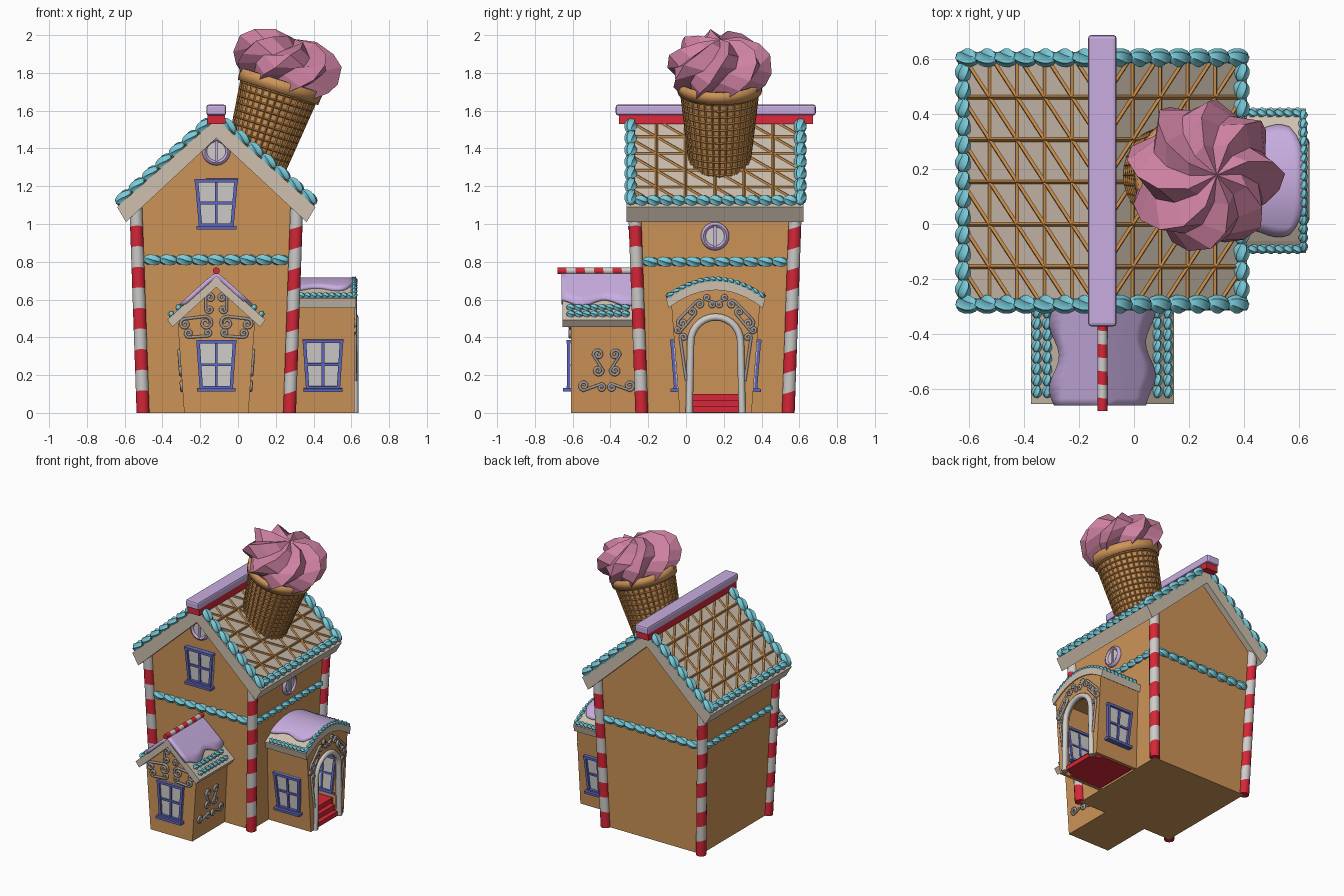
import bpy, bmesh
from math import sin, cos, pi, atan2, radians, hypot
from mathutils import Matrix, Vector

if "Cube" in bpy.data.objects:
    bpy.data.objects.remove(bpy.data.objects["Cube"])

def mat(name, *rgb):
    m = bpy.data.materials.new(name); m.diffuse_color = (*rgb, 1); return m
GINGER = mat("gingerbread", .62, .30, .10); BEIGE = mat("wafer", .62, .53, .43)
RED = mat("red_candy", .68, .02, .04); GREY = mat("sugar", .62, .61, .59)
LILAC = mat("lilac_icing", .58, .42, .75); CYAN = mat("cyan_icing", .19, .60, .70)
BLUE = mat("window_blue", .12, .14, .52); CARAMEL = mat("caramel", .54, .24, .06)
PINK = mat("pink_cream", .62, .22, .36); SCROLL = mat("piping", .36, .33, .31)
CX, CY = -.115, .1535

def obj(name, bm, *mats, M=None, smooth=None):
    bmesh.ops.recalc_face_normals(bm, faces=bm.faces[:])
    me = bpy.data.meshes.new(name); bm.to_mesh(me); bm.free()
    if M: me.transform(M)
    for m in mats: me.materials.append(m)
    if smooth:
        me.shade_smooth(); me.set_sharp_from_angle(angle=radians(smooth))
    o = bpy.data.objects.new(name, me); bpy.context.collection.objects.link(o); return o

def prism(bm, pts, y0, y1, mi=0):
    a = [bm.verts.new((x, y0, z)) for x, z in pts]; b = [bm.verts.new((x, y1, z)) for x, z in pts]
    n = len(pts)
    fs = [bm.faces.new(a), bm.faces.new(b[::-1])]
    fs += [bm.faces.new((a[i], b[i], b[(i+1) % n], a[(i+1) % n])) for i in range(n)]
    for f in fs: f.material_index = mi

def solid(name, pts, y0, y1, m, M=None):
    bm = bmesh.new(); prism(bm, pts, y0, y1); return obj(name, bm, m, M=M)

def box(x0, x1, z0, z1): return [(x0, z0), (x1, z0), (x1, z1), (x0, z1)]

def surface(f, nu, nv):
    bm = bmesh.new()
    g = [[bm.verts.new(f(u/nu, v/nv)) for v in range(nv+1)] for u in range(nu+1)]
    for u in range(nu):
        for v in range(nv):
            bm.faces.new((g[u][v], g[u+1][v], g[u+1][v+1], g[u][v+1]))
    bmesh.ops.remove_doubles(bm, verts=bm.verts[:], dist=.0005)
    return bm

def mod(o, kind, **kw):
    m = o.modifiers.new(kind.lower(), kind)
    for k, v in kw.items(): setattr(m, k, v)

def place(x, y, deg, lean):  # wall frame: local -y points outwards
    return Matrix.Translation((x, y, 0)) @ Matrix.Rotation(radians(deg), 4, 'Z') @ Matrix.Rotation(lean, 4, 'X')

def pearls(bm, p0, p1, n, r, ends=True):  # row of grooved icing drops
    p0, p1 = Vector(p0), Vector(p1); d = p1 - p0
    R = d.to_track_quat('Z', 'Y').to_matrix().to_4x4()
    for i in range(n):
        vs = bmesh.ops.create_uvsphere(bm, u_segments=12, v_segments=7, radius=1)['verts']
        for k, v in enumerate(vs):
            a = atan2(v.co.y, v.co.x); h = hypot(v.co.x, v.co.y) * (1 + .16*cos(6*a))
            a += .5*v.co.z
            v.co = (r*h*cos(a), r*h*sin(a), v.co.z*d.length/n*.56)
        bmesh.ops.transform(bm, matrix=Matrix.Translation(p0 + d*(i+.5)/n) @ R, verts=vs)

def rod(name, p0, p1, r, n, slant):  # striped candy stick
    p0, p1 = Vector(p0), Vector(p1); d = p1 - p0; S = 12; bm = bmesh.new()
    rings = [[bm.verts.new((r*cos(a), r*sin(a), i/n*d.length + (slant*cos(a+.8) if 0 < i < n else 0)))
              for a in [2*pi*k/S for k in range(S)]] for i in range(n+1)]
    for i in range(n):
        for k in range(S):
            j = (k+1) % S
            bm.faces.new((rings[i][k], rings[i][j], rings[i+1][j], rings[i+1][k])).material_index = i % 2
    bm.faces.new(rings[0]); bm.faces.new(rings[-1])
    return obj(name, bm, RED, GREY, M=Matrix.Translation(p0) @ d.to_track_quat('Z', 'Y').to_matrix().to_4x4(), smooth=50)

def window(name, M, z0, z1, b, t, f=.018):
    bm = bmesh.new(); zm = (z0+z1)/2; m = (b+t)/2
    prism(bm, [(-b, z0), (b, z0), (t, z1), (-t, z1)], -.004, .03, 1)
    for s in (1, -1):
        prism(bm, [(s*b, z0), (s*(b-f), z0), (s*(t-f), z1), (s*t, z1)], -.02, .04)
    prism(bm, box(-t, t, z1-f, z1), -.022, .042); prism(bm, box(-b, b, z0, z0+f), -.022, .042)
    prism(bm, box(-.007, .007, z0, z1), -.014, .036); prism(bm, box(-m, m, zm-.007, zm+.007), -.014, .036)
    prism(bm, box(-b-.014, b+.014, z0-.012, z0+.006), -.04, .03)
    return obj(name, bm, BLUE, GREY, M=M)

def vent(name, M, z):
    T = M @ Matrix.Translation((0, 0, z))
    def ring(u, v):
        a, c = 2*pi*u, 2*pi*v; q = .061 + .014*cos(c)
        return q*cos(a), .02*sin(c), q*sin(a)
    obj(name + "_ring", surface(ring, 24, 8), LILAC, M=T, smooth=60)
    solid(name + "_disc", [(.06*cos(k*pi/12), .06*sin(k*pi/12)) for k in range(24)], -.008, .01, GREY, T)
    solid(name + "_bar", box(-.008, .008, -.06, .06), -.016, .01, LILAC, T)

def scrolls(name, M, specs):  # mirrored piped scrolls, each with a curl at both ends
    cu = bpy.data.curves.new(name, 'CURVE'); cu.dimensions = '3D'; cu.bevel_depth = .0085; cu.bevel_resolution = 1
    for x1, z1, r1, x2, z2, r2, s1, s2 in specs:
        a = atan2(z2-z1, x2-x1)
        def curl(x, z, r, s, turn):
            return [(x + r*(1-.72*k/16)*cos(a+s*pi/2+turn*k*.5), z + r*(1-.72*k/16)*sin(a+s*pi/2+turn*k*.5)) for k in range(17)]
        pts = curl(x1, z1, r1, s1, s1)[::-1] + curl(x2, z2, r2, s2, -s2)
        for m in (1, -1):
            sp = cu.splines.new('POLY'); sp.points.add(len(pts)-1)
            for p, (x, z) in zip(sp.points, pts): p.co = (m*x, -.004, z, 1)
    o = bpy.data.objects.new(name, cu); o.matrix_world = M; cu.materials.append(SCROLL)
    bpy.context.collection.objects.link(o)

# main house walls, widening upwards into a gable
bm = bmesh.new()
C = [(-1, -1), (1, -1), (1, 1), (-1, 1)]
lo = [bm.verts.new((CX+.387*x, CY+.387*y, 0)) for x, y in C]
hi = [bm.verts.new((CX+.425*x, CY+.425*y, 1.07)) for x, y in C]
top = [bm.verts.new((CX, CY+s*.425, 1.47)) for s in (-1, 1)]
for f in (lo, [lo[0], lo[1], hi[1], top[0], hi[0]], [lo[2], lo[3], hi[3], top[1], hi[2]], [lo[1], lo[2], hi[2], hi[1]],
          [lo[3], lo[0], hi[0], hi[3]], [hi[1], hi[2], top[1], top[0]], [hi[3], hi[0], top[0], top[1]]): bm.faces.new(f)
obj("house_walls", bm, GINGER)
for i, (x, y) in enumerate(C):
    rod(f"corner_post_{i}", (CX+.388*x, CY+.388*y, 0), (CX+.426*x, CY+.426*y, 1.09), .035, 10, .012)

# main roof, lattice and ridge
TC = Matrix.Translation((CX, 0, 0))
solid("main_roof", [(0, 1.555), (.525, 1.09), (.478, 1.01), (0, 1.455), (-.478, 1.01), (-.525, 1.09)], -.315, .622, BEIGE, TC)
for s in (1, -1):
    bm = surface(lambda u, v: (CX+s*(.01+.5*u), -.31+.925*v, 1.555-.886*(.01+.5*u)+.004), 5, 6)
    bmesh.ops.triangulate(bm, faces=bm.faces[:], quad_method='FIXED')
    o = obj("roof_lattice", bm, CARAMEL); mod(o, 'WIREFRAME', thickness=.016)
solid("ridge_base", [(-.05, 1.53), (.05, 1.53), (.045, 1.585), (-.045, 1.585)], -.355, .672, RED, TC)
o = solid("ridge_icing", box(-.052, .052, 1.575, 1.632), -.372, .687, LILAC, TC); mod(o, 'BEVEL', width=.012, segments=2)

# icing drops on the main roof edges and around the wall
bm = bmesh.new()
for s in (1, -1):
    for y in (-.292, .605): pearls(bm, (CX+s*.03, y, 1.55), (CX+s*.525, y, 1.11), 7, .03)
    pearls(bm, (CX+s*.505, -.27, 1.125), (CX+s*.505, .585, 1.125), 13, .027)
    pearls(bm, (CX-.38, CY+s*.418, .81), (CX+.38, CY+s*.418, .81), 9, .028)
    pearls(bm, (CX+s*.418, CY-.38, .80), (CX+s*.418, CY+.38, .80), 10, .026)
obj("house_icing_drops", bm, CYAN, smooth=50)

# upper window and round vents
FRONT = place(CX, CY-.387, 0, .035)
window("upper_window", FRONT, .985, 1.24, .092, .114)
vent("front_vent", place(CX, CY-.427, 0, 0), 1.385)
vent("side_vent", place(CX+.421, CY, 90, 0), .935)

# front annex
solid("front_annex_walls", [(-.17, 0), (.17, 0), (.205, .49), (0, .68), (-.205, .49)], -.61, -.2, GINGER, TC)
solid("front_annex_roof", [(0, .727), (.26, .493), (.232, .455), (0, .665), (-.232, .455), (-.26, .493)], -.655, -.24, BEIGE, TC)
def front_icing(u, v):
    x = (2*u-1) * (.168 + .018*sin(v*11+u*5))
    return CX+x, -.66+.42*v, .735-.9*abs(x)
o = obj("front_annex_icing", surface(front_icing, 8, 16), LILAC, smooth=60); mod(o, 'SOLIDIFY', thickness=.024, offset=0)
rod("front_annex_ridge", (CX, -.68, .752), (CX, -.24, .752), .018, 9, .003)
bm = bmesh.new()
for s in (1, -1):
    for x in (.2, .238): pearls(bm, (CX+s*x, -.63, .738-.9*x), (CX+s*x, -.3, .738-.9*x), 8, .017)
obj("front_annex_drops", bm, CYAN, smooth=50)
FA = place(CX, -.61, 0, 0)
window("front_annex_window", FA, .125, .385, .088, .106)
scrolls("front_annex_scrolls", FA, [(.032, .61, .024, .036, .548, .02, 1, 1), (.055, .475, .036, .165, .47, .028, 1, 1),
                                   (.045, .425, .018, .145, .422, .022, -1, -1)])
for s in (1, -1):
    scrolls("annex_side_scrolls", place(CX+s*.17, -.42, s*90, .072),
            [(.045, .31, .027, .045, .225, .027, 1, -1), (.028, .135, .02, .12, .145, .026, 1, -1)])

# side annex: hollow porch with an arched doorway
SIDE = place(.617, .157, 90, 0)
def arc(h, z0, z1, n=12): return [(h*(1-2*k/n), z0+(z1-z0)*(1-(1-2*k/n)**2)) for k in range(n+1)]
def arch(r, h, n=14): return [(r*cos(pi*k/n), h+r*sin(pi*k/n)) for k in range(n+1)]
walls = solid("side_annex_walls", [(-.19, 0), (.19, 0)] + arc(.235, .58, .66), 0, .4, GINGER, SIDE)
cuts = [solid("porch_cutter", [(-.165, -.05), (.165, -.05), (.208, .56), (-.208, .56)], .025, .6, GINGER, SIDE),
        solid("door_cutter", [(-.125, -.05), (.125, -.05)] + arch(.125, .37), -.1, .1, GINGER, SIDE)]
for c in cuts:
    c.hide_render = c.hide_viewport = True
    mod(walls, 'BOOLEAN', object=c, operation='DIFFERENCE', solver='EXACT')
bm = bmesh.new()
for z, d, w in ((.033, .0, .122), (.066, .035, .14), (.1, .07, .165)): prism(bm, box(-w, w, .001, z), max(d, .001), .33)
obj("porch_steps", bm, RED, M=SIDE)
cu = bpy.data.curves.new("door_trim", 'CURVE'); cu.dimensions = '3D'; cu.bevel_depth = .019; cu.bevel_resolution = 2
pts = [(.14, .0)] + arch(.132, .375) + [(-.14, .0)]
sp = cu.splines.new('POLY'); sp.points.add(len(pts)-1)
for p, (x, z) in zip(sp.points, pts): p.co = (x, -.002, z, 1)
o = bpy.data.objects.new("door_trim", cu); o.matrix_world = SIDE; cu.materials.append(GREY); cu.use_fill_caps = True
bpy.context.collection.objects.link(o)
scrolls("door_scrolls", SIDE, [(.175, .475, .028, .085, .575, .022, -1, -1), (.2, .44, .016, .125, .535, .02, 1, 1),
                               (.155, .17, .0, .17, .4, .018, -1, -1), (.02, .575, .016, .045, .61, .014, 1, -1)])
window("porch_window_front", place(.45, -.033, 0, .079), .125, .39, .09, .108)
window("porch_window_back", place(.45, .347, 180, .079), .125, .39, .09, .108)
solid("side_annex_roof", arc(.262, .605, .70) + arc(.25, .555, .65)[::-1], -.008, .38, BEIGE, SIDE)
def side_icing(u, v):
    t = (2*u-1) * (.71 + .05*sin(v*9)); e = .615 - .05*(2*u-1)**4
    return .25+(e-.25)*v, .157+.262*t, .704-.095*t*t
o = obj("side_annex_icing", surface(side_icing, 12, 12), LILAC, smooth=60); mod(o, 'SOLIDIFY', thickness=.026, offset=0)
bm = bmesh.new(); e = arc(.255, .612, .707, 16)
for (a, za), (b, zb) in zip(e, e[1:]): pearls(bm, (.615, .157+a, za), (.615, .157+b, zb), 1, .015)
for s in (1, -1): pearls(bm, (.32, .157+s*.247, .62), (.61, .157+s*.247, .62), 9, .017)
obj("side_annex_drops", bm, CYAN, smooth=50)

# ice-cream cone leaning out of the roof
CONE = Matrix.Translation((.23, .178, 1.755)) @ Matrix.Rotation(radians(17.5), 4, 'Y')
def cone(z0, z1, r0, r1):
    return lambda u, v: ((r0+(r1-r0)*v)*cos(2*pi*u), (r0+(r1-r0)*v)*sin(2*pi*u), z0+(z1-z0)*v)
obj("cone_body", surface(cone(-.62, 0, .138, .208), 32, 1), GINGER, M=CONE, smooth=40)
o = obj("cone_waffle_ribs", surface(cone(-.62, -.03, .14, .208), 32, 16), CARAMEL, M=CONE); mod(o, 'WIREFRAME', thickness=.011)
o = obj("cone_rim", surface(cone(-.06, .005, .213, .22), 32, 1), GINGER, M=CONE, smooth=40); mod(o, 'SOLIDIFY', thickness=.02, offset=0)

# twisted star-shaped swirl of ice cream
PROF = [(.0, -.02), (.2, -.02), (.245, .03), (.262, .085), (.25, .14), (.2, .19), (.11, .225), (0, .235)]
def swirl(u, v):
    k = round(v*7); i = round(u*16); r, z = PROF[k]; a = 2*pi*i/16 + .2*k
    peak = 1 if i % 2 == 0 else -1
    r *= 1 + .1*peak + .03*sin(i % 16 * 2.4)
    return r*cos(a), r*sin(a), z + (.018*peak*(1 if k > 3 else -1) + .012*sin(a*2+1) if 0 < k < 7 else 0)
obj("ice_cream", surface(swirl, 16, 7), PINK, M=CONE)

for m in bpy.data.materials:
    if m.users and not m.is_grease_pencil:
        m.use_nodes = True
        m.node_tree.nodes["Principled BSDF"].inputs["Base Color"].default_value = m.diffuse_color
